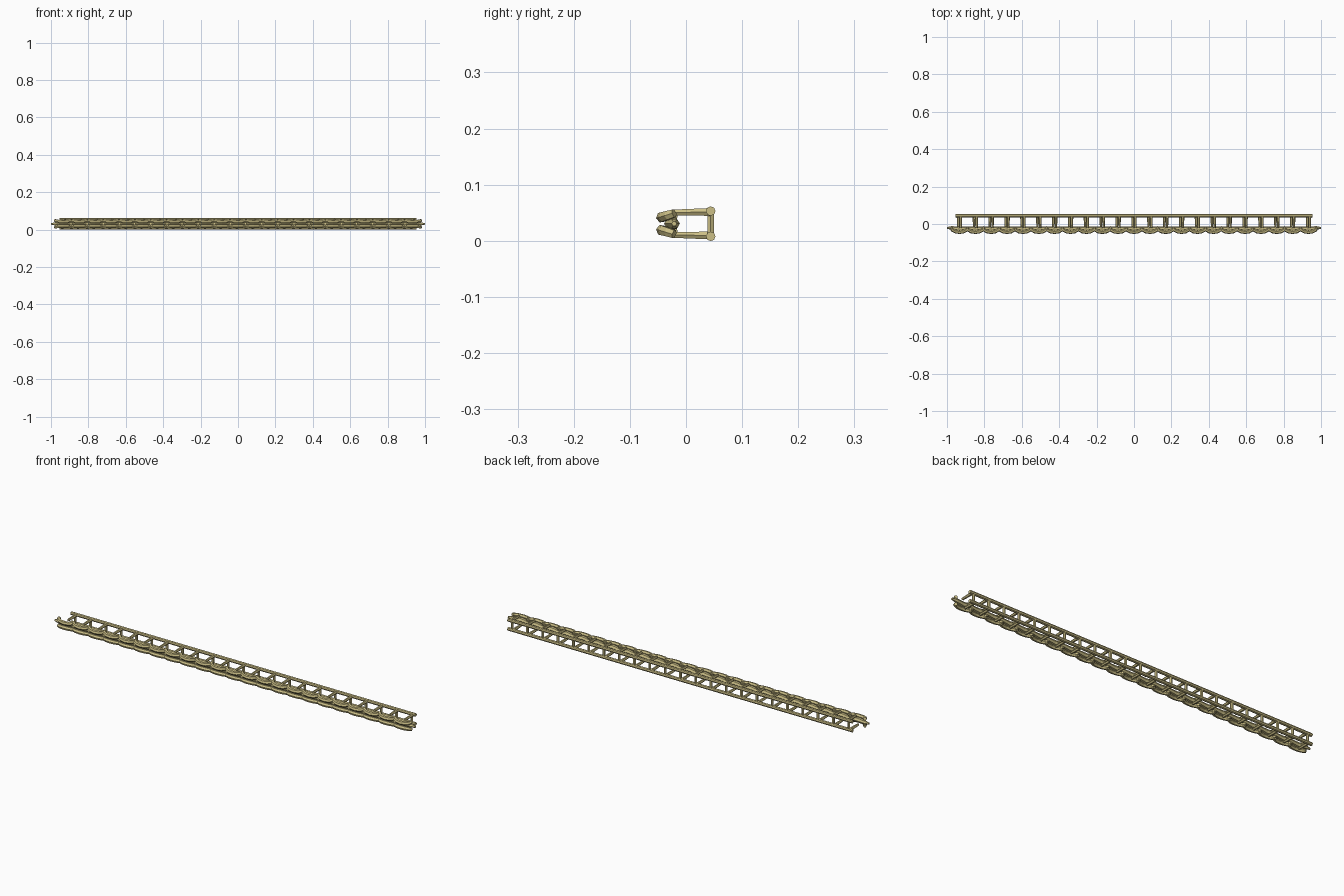
import bpy
import math

if "Cube" in bpy.data.objects:
    bpy.data.objects.remove(bpy.data.objects["Cube"])

LINKS = 23
PITCH = 1.866 / 22
MID_Z = 0.0305
CHAIN_Y = -0.021
RAIL_Y = 0.044
RAIL_H = 0.0225

gold = bpy.data.materials.new("old_gold")
gold.diffuse_color = (0.60, 0.52, 0.24, 1)
gold.use_nodes = True
gold.node_tree.nodes["Principled BSDF"].inputs["Base Color"].default_value = gold.diffuse_color


def tubes(name, paths, radius, res=1):
    """Low-poly tubes; every path point is (x, y, z, radius factor)."""
    cu = bpy.data.curves.new(name, 'CURVE')
    cu.dimensions = '3D'
    cu.bevel_depth = radius
    cu.bevel_resolution = res
    cu.use_fill_caps = True
    for path in paths:
        sp = cu.splines.new('POLY')
        sp.points.add(len(path) - 1)
        for p, (x, y, z, r) in zip(sp.points, path):
            p.co = (x, y, z, 1)
            p.radius = r
    ob = bpy.data.objects.new(name, cu)
    bpy.context.collection.objects.link(ob)
    cu.materials.append(gold)
    return ob


centres = [(i - (LINKS - 1) / 2) * PITCH for i in range(LINKS)]

# Scalloped strands: wide at the back of each cusp, pinched at the front
strands = []
for side in (-1, 1):
    for cx in centres:
        path = []
        for k in range(7):
            a = math.pi * k / 6
            s = math.sin(a)
            path.append((cx - 0.5 * PITCH * math.cos(a) * 1.04,
                         CHAIN_Y - 0.0225 * s,
                         MID_Z + side * (0.0185 - 0.007 * s), 0.85 + 0.2 * s))
        strands.append(path)
tubes("scalloped_strands", strands, 0.0095)

# Central core of the braid with tapered tips
core = [(-1, CHAIN_Y, MID_Z, 0.45), (-0.975, CHAIN_Y, MID_Z, 1)]
for cx in centres:
    core.append((cx, CHAIN_Y - 0.006, MID_Z, 1.2))
    core.append((cx + PITCH / 2, CHAIN_Y, MID_Z, 0.9))
core[-1] = (0.975, CHAIN_Y, MID_Z, 1)
core.append((1, CHAIN_Y, MID_Z, 0.45))
tubes("braid_core", [core], 0.010)

# Back rails
tubes("rails", [[(-0.955, RAIL_Y, MID_Z + s * RAIL_H, 1),
                 (0.955, RAIL_Y, MID_Z + s * RAIL_H, 1)] for s in (-1, 1)],
      0.0085, 2)

# Tapered rungs from the braid to the rails
tubes("rungs", [[(cx + s * 0.007, CHAIN_Y, MID_Z + s * 0.020, 0.75),
                 (cx + s * 0.007, RAIL_Y, MID_Z + s * 0.021, 1)]
                for cx in centres for s in (-1, 1)], 0.008)

# Uprights joining the two rails
tubes("uprights", [[(cx, RAIL_Y, MID_Z - RAIL_H, 1),
                    (cx, RAIL_Y, MID_Z + RAIL_H, 1)] for cx in centres], 0.007)

# Loops tying the strands around the core at each cusp
ties = []
for i in range(LINKS - 1):
    x = (centres[i] + centres[i + 1]) / 2
    ties.append([(x, CHAIN_Y, MID_Z - 0.019, 1),
                 (x, CHAIN_Y - 0.004, MID_Z, 1),
                 (x, CHAIN_Y, MID_Z + 0.019, 1)])
tubes("cusp_ties", ties, 0.008)

# Curves to meshes with sharp low-poly edges kept
bpy.ops.object.select_all(action='SELECT')
bpy.context.view_layer.objects.active = bpy.context.selected_objects[0]
bpy.ops.object.convert(target='MESH')
bpy.ops.object.shade_flat()
